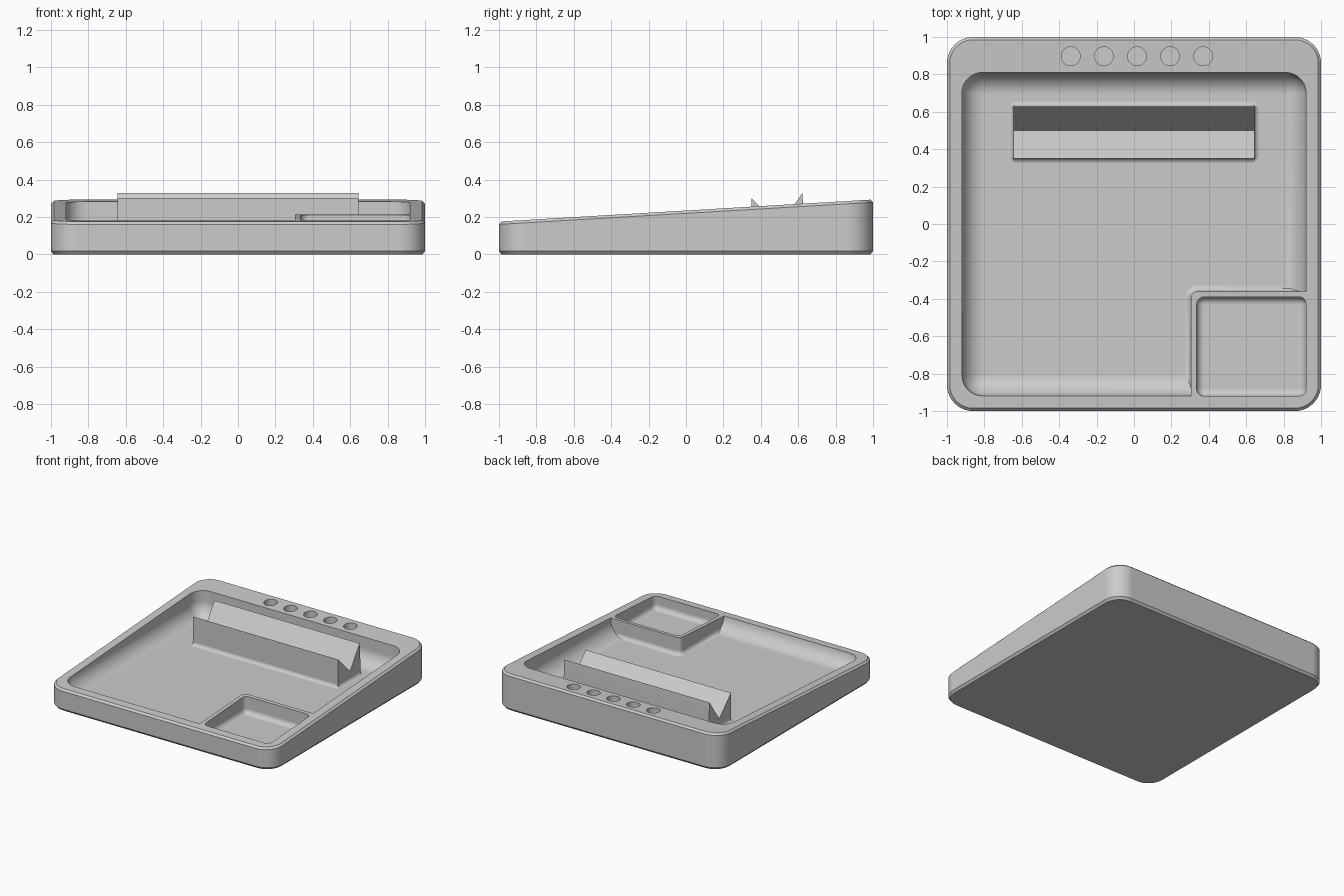
import bpy
import bmesh
from math import sin, cos, pi

cube = bpy.data.objects.get("Cube")
if cube:
    bpy.data.objects.remove(cube)

FLOOR = 0.075
grey = bpy.data.materials.new("plain_grey")
grey.use_nodes = True
COLOUR = (0.6, 0.6, 0.6, 1)
grey.diffuse_color = COLOUR
grey.node_tree.nodes["Principled BSDF"].inputs["Base Color"].default_value = COLOUR


def deck(y):
    """Height of the sloping top."""
    return 0.235 + 0.059 * y


def rounded_rect(x0, x1, y0, y1, r, inset, segs=10):
    x0, x1, y0, y1 = x0 + inset, x1 - inset, y0 + inset, y1 - inset
    r = max(r - inset, 0.003)
    corners = [(x1 - r, y1 - r), (x0 + r, y1 - r), (x0 + r, y0 + r), (x1 - r, y0 + r)]
    return [(cx + r * cos((q + i / segs) * pi / 2), cy + r * sin((q + i / segs) * pi / 2))
            for q, (cx, cy) in enumerate(corners) for i in range(segs + 1)]


def add_object(name, bm):
    bmesh.ops.recalc_face_normals(bm, faces=bm.faces)
    mesh = bpy.data.meshes.new(name)
    bm.to_mesh(mesh)
    bm.free()
    mesh.materials.append(grey)
    obj = bpy.data.objects.new(name, mesh)
    bpy.context.collection.objects.link(obj)
    return obj


def loft(name, rect, r, profile, segs=10):
    """Stack rounded rectangles; profile holds (inset, height, follows_slope)."""
    bm = bmesh.new()
    rings = []
    for inset, z, sloped in profile:
        rings.append([bm.verts.new((x, y, z + (deck(y) if sloped else 0)))
                      for x, y in rounded_rect(*rect, r, inset, segs)])
    for a, b in zip(rings, rings[1:]):
        for i in range(len(a)):
            j = (i + 1) % len(a)
            bm.faces.new((a[i], a[j], b[j], b[i]))
    bm.faces.new(rings[0][::-1])
    bm.faces.new(rings[-1])
    return add_object(name, bm)


def cove(r, sign=1, steps=10):
    """Concave quarter-round from the floor up to the wall."""
    return [(sign * r * (1 - sin(t)), FLOOR + r * (1 - cos(t)), False)
            for t in (i * pi / 2 / steps for i in range(steps + 1))]


def subtract(target, cutter):
    mod = target.modifiers.new("cut", "BOOLEAN")
    mod.operation = "DIFFERENCE"
    mod.solver = "EXACT"
    mod.object = cutter
    bpy.context.view_layer.objects.active = target
    bpy.ops.object.modifier_apply(modifier=mod.name)
    bpy.data.objects.remove(cutter)


def finish(obj):
    bpy.ops.object.select_all(action="DESELECT")
    obj.select_set(True)
    bpy.context.view_layer.objects.active = obj
    bpy.ops.object.shade_smooth_by_angle(angle=pi / 6)
    mod = obj.modifiers.new("even_shading", "WEIGHTED_NORMAL")
    mod.keep_sharp = True


# Wedge-shaped tray body with chamfered rims
tray = loft("tray", (-1, 1, -1, 1), 0.14,
            [(0.015, 0, False), (0, 0.018, False), (0, -0.015, True), (0.015, 0, True)])

# Main basin, leaving a walled corner for the small compartment
basin = loft("basin_cutter", (-0.92, 0.92, -0.92, 0.81), 0.11,
             cove(0.12) + [(0, 0.5, False)])
corner = loft("corner_block", (0.305, 1.3, -1.3, -0.36), 0.035,
              [(-0.035, 0, False)] + cove(0.035, -1, 5) + [(0, 0.6, False)])
subtract(basin, corner)
subtract(tray, basin)

# Small corner compartment
subtract(tray, loft("compartment_cutter", (0.335, 0.92, -0.92, -0.39), 0.04,
                    cove(0.04, 1, 6) + [(0, 0.5, False)]))

# Row of round sockets along the back rim
for i in range(5):
    x = 0.016 + (i - 2) * 0.177
    subtract(tray, loft("socket_cutter", (x - 0.05, x + 0.05, 0.847, 0.947), 0.05,
                        [(0, 0.1, False), (0, 0.5, False)]))
finish(tray)

# Grooved rest bar with a V-shaped slot
bm = bmesh.new()
section = [(0.35, 0.05), (0.63, 0.05), (0.63, 0.2), (0.622, 0.328), (0.5, 0.15), (0.35, 0.302)]
ends = [[bm.verts.new((x, y, z)) for y, z in section] for x in (-0.645, 0.645)]
for i in range(len(section)):
    j = (i + 1) % len(section)
    bm.faces.new((ends[0][i], ends[0][j], ends[1][j], ends[1][i]))
for end in ends:
    bm.faces.new(end)
finish(add_object("rest_bar", bm))

# Curved foot where the bar meets the floor
finish(loft("rest_bar_foot", (-0.645, 0.645, 0.35, 0.63), 0.003,
            [(-0.025, FLOOR - 0.01, False)] + cove(0.025, -1, 5), 1))
